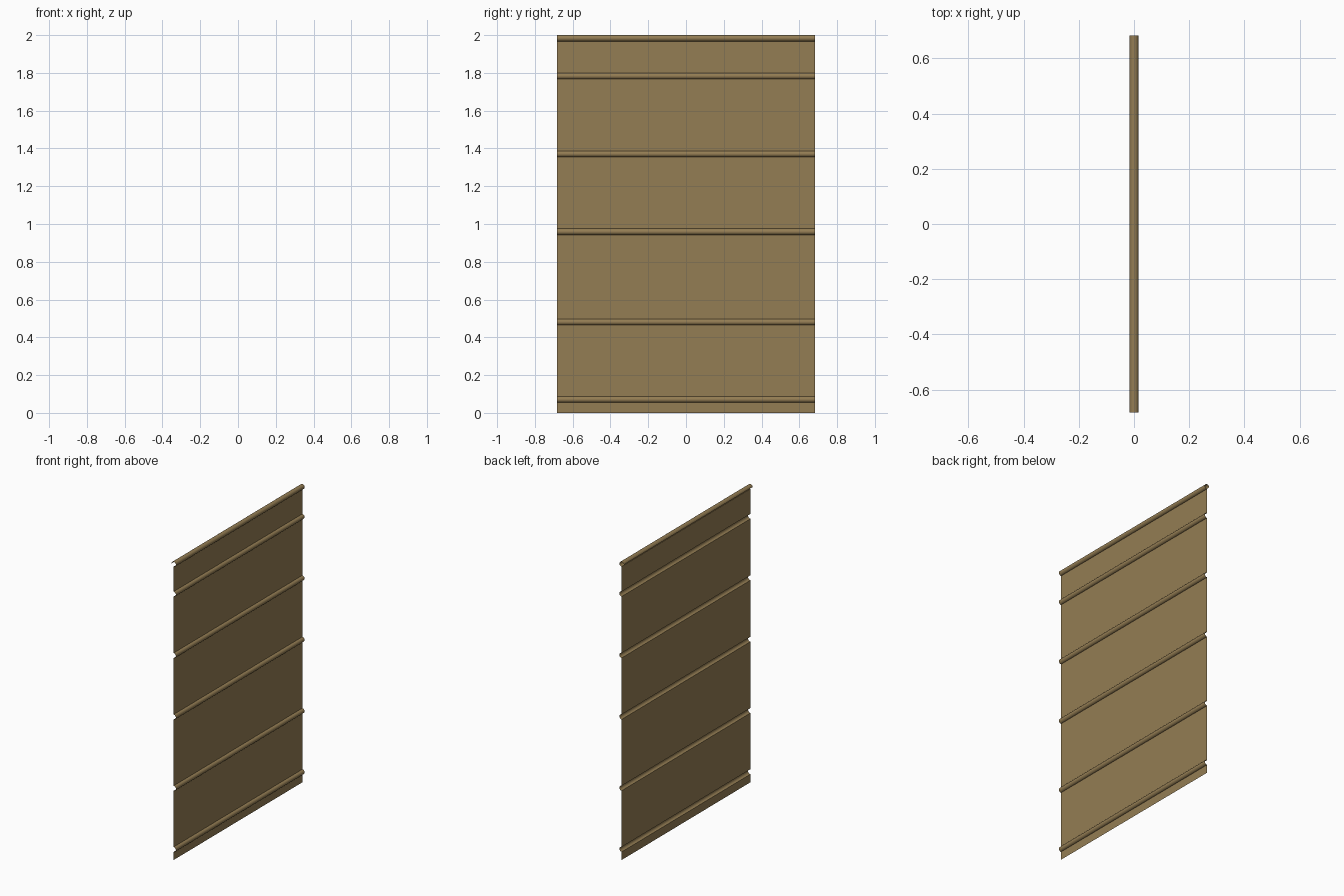
import bpy, bmesh, math

if "Cube" in bpy.data.objects:
    bpy.data.objects.remove(bpy.data.objects["Cube"])

HALF_W = 0.682   # half width along y
R = 0.0165       # bead radius
BEADS = [0.071, 0.481, 0.959, 1.371, 1.783]
TOP = 2.0 - R    # centre of the rolled top edge

mat = bpy.data.materials.new("tan_metal")
mat.diffuse_color = (0.296, 0.205, 0.087, 1)
mat.use_nodes = True
mat.node_tree.nodes["Principled BSDF"].inputs["Base Color"].default_value = mat.diffuse_color


def arc(zc, a0, a1, n):
    """Points of an arc in the xz plane, angles in degrees."""
    pts = []
    for i in range(n + 1):
        a = math.radians(a0 + (a1 - a0) * i / n)
        pts.append((R * math.cos(a), zc + R * math.sin(a)))
    return pts


def extrude_sheet(name, profile):
    """Sweep an open profile across the full width as a thin sheet."""
    bm = bmesh.new()
    rows = [(bm.verts.new((x, -HALF_W, z)), bm.verts.new((x, HALF_W, z)))
            for x, z in profile]
    for (a, b), (c, d) in zip(rows, rows[1:]):
        bm.faces.new((a, b, d, c))
    me = bpy.data.meshes.new(name)
    bm.to_mesh(me)
    bm.free()
    ob = bpy.data.objects.new(name, me)
    bpy.context.collection.objects.link(ob)
    me.materials.append(mat)
    bpy.context.view_layer.objects.active = ob
    ob.select_set(True)
    bpy.ops.object.shade_smooth_by_angle(angle=math.radians(35))
    ob.select_set(False)


# Flat sheet with half-round beads on the +x side
profile = [(0, 0)]
for z in BEADS:
    profile += arc(z, -90, 90, 12)
profile.append((0, TOP - R))
extrude_sheet("ribbed_panel", profile)

# Rolled lip along the top edge, curling over to the -x side
extrude_sheet("rolled_top_edge", arc(TOP, -90, 180, 18))
